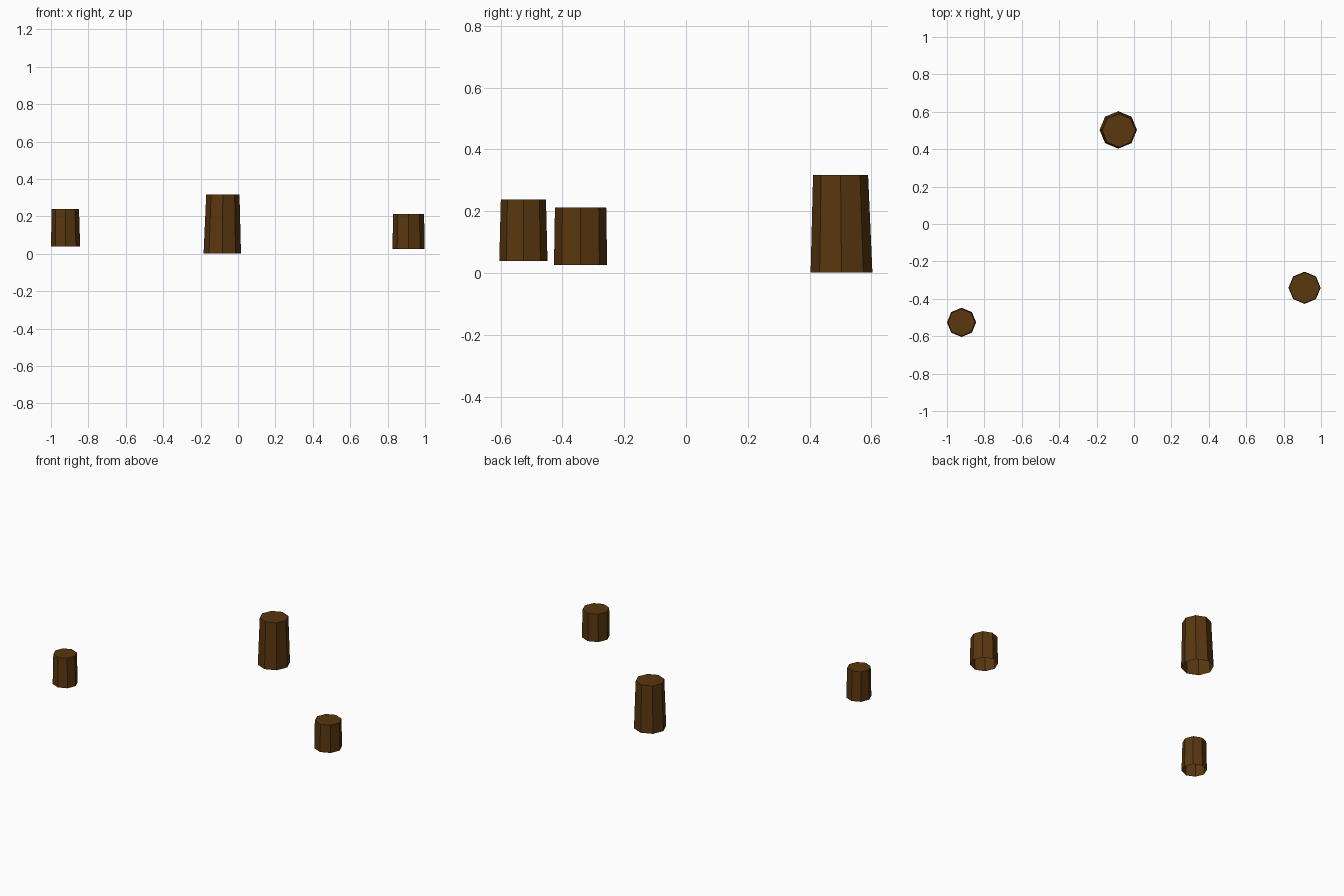
import bpy, bmesh, math

if "Cube" in bpy.data.objects:
    bpy.data.objects.remove(bpy.data.objects["Cube"])

bark = bpy.data.materials.new("dark brown wood")
bark.diffuse_color = (0.100, 0.038, 0.0048, 1)
bark.use_nodes = True
bark.node_tree.nodes["Principled BSDF"].inputs["Base Color"].default_value = bark.diffuse_color

SIDES = 8


def stump(name, bottom, top):
    """Tapered octagonal stump, capped on top and open underneath.
    bottom / top are (x, y, z, radius)."""
    bm = bmesh.new()
    rings = []
    for x, y, z, r in (bottom, top):
        rings.append([bm.verts.new((x + r * math.cos(math.tau * i / SIDES),
                                    y + r * math.sin(math.tau * i / SIDES), z))
                      for i in range(SIDES)])
    low, high = rings
    for i in range(SIDES):
        j = (i + 1) % SIDES
        bm.faces.new((low[i], low[j], high[j], high[i]))
    bm.faces.new(high)
    mesh = bpy.data.meshes.new(name)
    bm.to_mesh(mesh)
    bm.free()
    mesh.materials.append(bark)
    obj = bpy.data.objects.new(name, mesh)
    bpy.context.collection.objects.link(obj)


# Tall stump at the back, two short ones at the front
stump("tall_stump", (-0.084, 0.503, 0.002, 0.100), (-0.081, 0.500, 0.318, 0.089))
stump("right_stump", (0.912, -0.341, 0.026, 0.086), (0.912, -0.341, 0.212, 0.083))
stump("left_stump", (-0.922, -0.526, 0.039, 0.078), (-0.923, -0.526, 0.239, 0.073))
